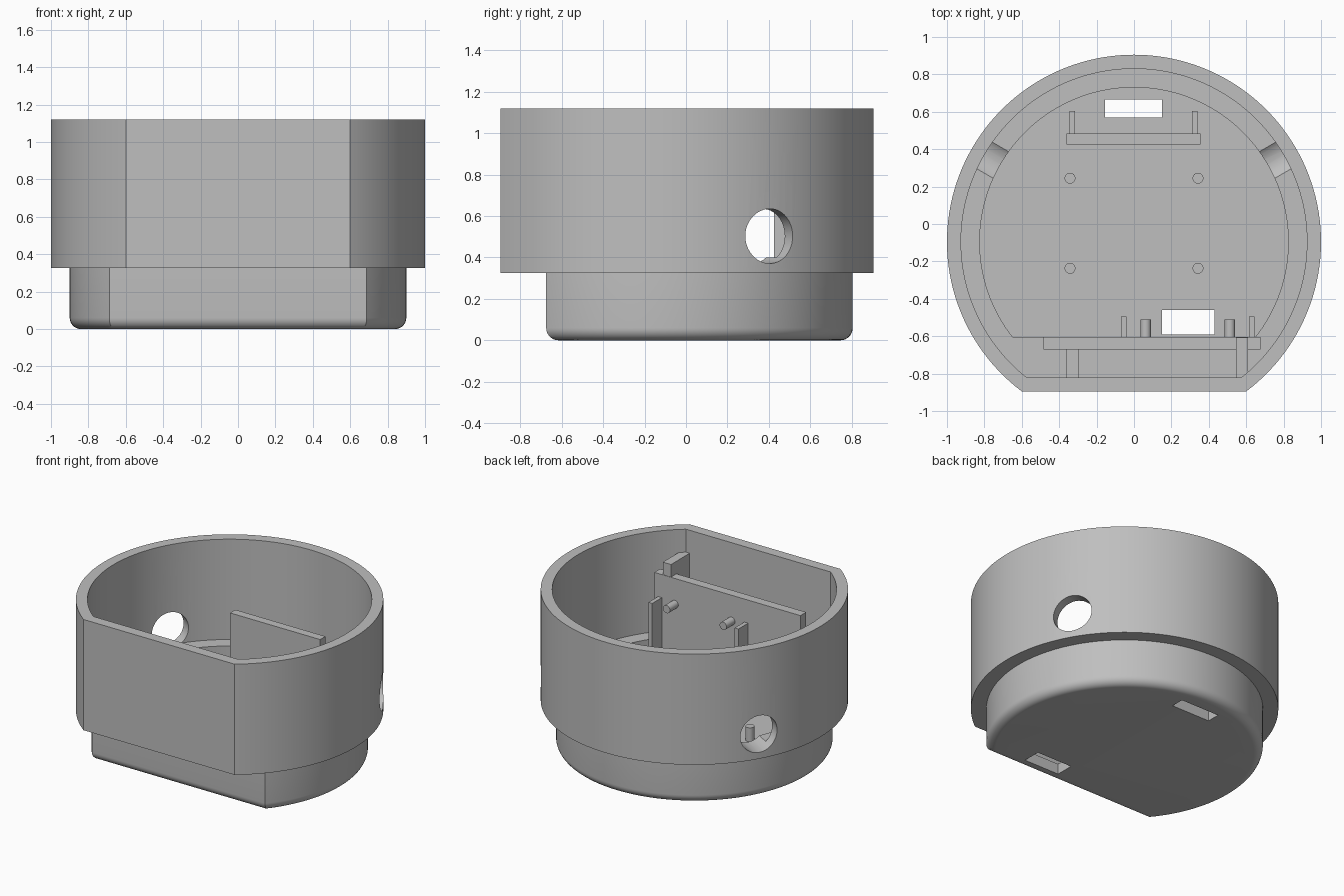
import bpy, bmesh, math
from mathutils import Vector

old = bpy.data.objects.get("Cube")
if old:
    bpy.data.objects.remove(old, do_unlink=True)

CENTRE_Y = -0.095
FLOOR, LEDGE = 0.075, 0.40

grey = bpy.data.materials.new("plain grey")
grey.use_nodes = True
grey.diffuse_color = (0.52, 0.52, 0.52, 1)
grey.node_tree.nodes["Principled BSDF"].inputs["Base Color"].default_value = grey.diffuse_color


def finish(name, bm):
    """Turn a bmesh into a grey object."""
    bmesh.ops.recalc_face_normals(bm, faces=bm.faces)
    mesh = bpy.data.meshes.new(name)
    bm.to_mesh(mesh)
    bm.free()
    mesh.materials.append(grey)
    obj = bpy.data.objects.new(name, mesh)
    bpy.context.collection.objects.link(obj)
    return obj


def smooth(obj):
    bpy.ops.object.select_all(action='DESELECT')
    obj.select_set(True)
    bpy.context.view_layer.objects.active = obj
    bpy.ops.object.shade_smooth_by_angle(angle=math.radians(30))


def box(name, x0, x1, y0, y1, z0, z1):
    bm = bmesh.new()
    bmesh.ops.create_cube(bm, size=1)
    for v in bm.verts:
        v.co = Vector(((x0 + x1) / 2 + v.co.x * (x1 - x0),
                       (y0 + y1) / 2 + v.co.y * (y1 - y0),
                       (z0 + z1) / 2 + v.co.z * (z1 - z0)))
    return finish(name, bm)


def rod(name, start, end, radius, sides=32):
    start, end = Vector(start), Vector(end)
    axis = end - start
    bm = bmesh.new()
    bmesh.ops.create_cone(bm, cap_ends=True, segments=sides,
                          radius1=radius, radius2=radius, depth=axis.length)
    turn = Vector((0, 0, 1)).rotation_difference(axis)
    for v in bm.verts:
        v.co = turn @ v.co + (start + end) / 2
    obj = finish(name, bm)
    smooth(obj)
    return obj


def cut_ring(bm, radius, flat_y, z, steps=120):
    """Circle with its front sliced off at flat_y."""
    a = math.asin((flat_y - CENTRE_Y) / radius)
    span = math.pi - 2 * a
    return [bm.verts.new((radius * math.cos(a + span * i / steps),
                          CENTRE_Y + radius * math.sin(a + span * i / steps), z))
            for i in range(steps + 1)]


# Stepped housing: one closed skin from the underside, over the rim, to the inner floor
ROUND = 0.06
profile = []
for i in range(9):
    t = math.pi / 2 * i / 8
    inset = ROUND * (1 - math.sin(t))
    profile.append((0.90 - inset, -0.675 + inset, ROUND * (1 - math.cos(t))))
profile += [(0.90, -0.675, 0.325), (1.0, -0.895, 0.325), (1.0, -0.895, 1.12),
            (0.925, -0.82, 1.12), (0.925, -0.82, LEDGE),
            (0.825, -0.605, LEDGE), (0.825, -0.605, FLOOR)]
bm = bmesh.new()
rings = [cut_ring(bm, *p) for p in profile]
for low, high in zip(rings, rings[1:]):
    for i in range(len(low)):
        j = (i + 1) % len(low)
        bm.faces.new((low[i], low[j], high[j], high[i]))
bm.faces.new(rings[0])
bm.faces.new(rings[-1])
housing = finish("housing", bm)

# Side holes and floor slots
cutters = [box("rear_slot_cutter", -0.155, 0.15, 0.57, 0.665, -0.1, 0.2),
           box("front_slot_cutter", 0.15, 0.43, -0.59, -0.46, -0.1, 0.2)]
for side in (-1, 1):
    dx, dy = side * math.cos(math.pi / 6), math.sin(math.pi / 6)
    cutters.append(rod("side_hole_cutter", (dx * 0.7, CENTRE_Y + dy * 0.7, 0.503),
                       (dx * 1.2, CENTRE_Y + dy * 1.2, 0.503), 0.132, 48))
bpy.context.view_layer.objects.active = housing
for cutter in cutters:
    cutter.hide_render = True
    mod = housing.modifiers.new("cut", 'BOOLEAN')
    mod.operation = 'DIFFERENCE'
    mod.solver = 'EXACT'
    mod.object = cutter
    bpy.context.view_layer.objects.active = housing
    bpy.ops.object.modifier_apply(modifier=mod.name)
    bpy.data.objects.remove(cutter, do_unlink=True)
smooth(housing)

# Front mounting panel with its supports, clips and pegs
box("front_panel", -0.485, 0.675, -0.67, -0.605, LEDGE - 0.005, 0.865)
box("tall_support", 0.545, 0.61, -0.825, -0.608, LEDGE - 0.005, 0.955)
box("short_support", -0.36, -0.295, -0.825, -0.665, LEDGE - 0.005, 0.75)
for x in (-0.055, 0.63):
    box("front_rib", x - 0.015, x + 0.015, -0.61, -0.495, FLOOR - 0.005, 0.70)
for x in (0.0625, 0.5125):
    rod("panel_peg", (x, -0.615, 0.68), (x, -0.51, 0.68), 0.028)

# Rear bracket with ribs
box("rear_bracket", -0.36, 0.355, 0.425, 0.485, FLOOR - 0.005, 0.727)
for x in (-0.33, 0.325):
    box("rear_rib", x - 0.015, x + 0.015, 0.48, 0.605, FLOOR - 0.005, 0.55)

# Floor posts
for x in (-0.342, 0.342):
    for y in (-0.237, 0.245):
        rod("floor_post", (x, y, FLOOR - 0.005), (x, y, 0.175), 0.029)
